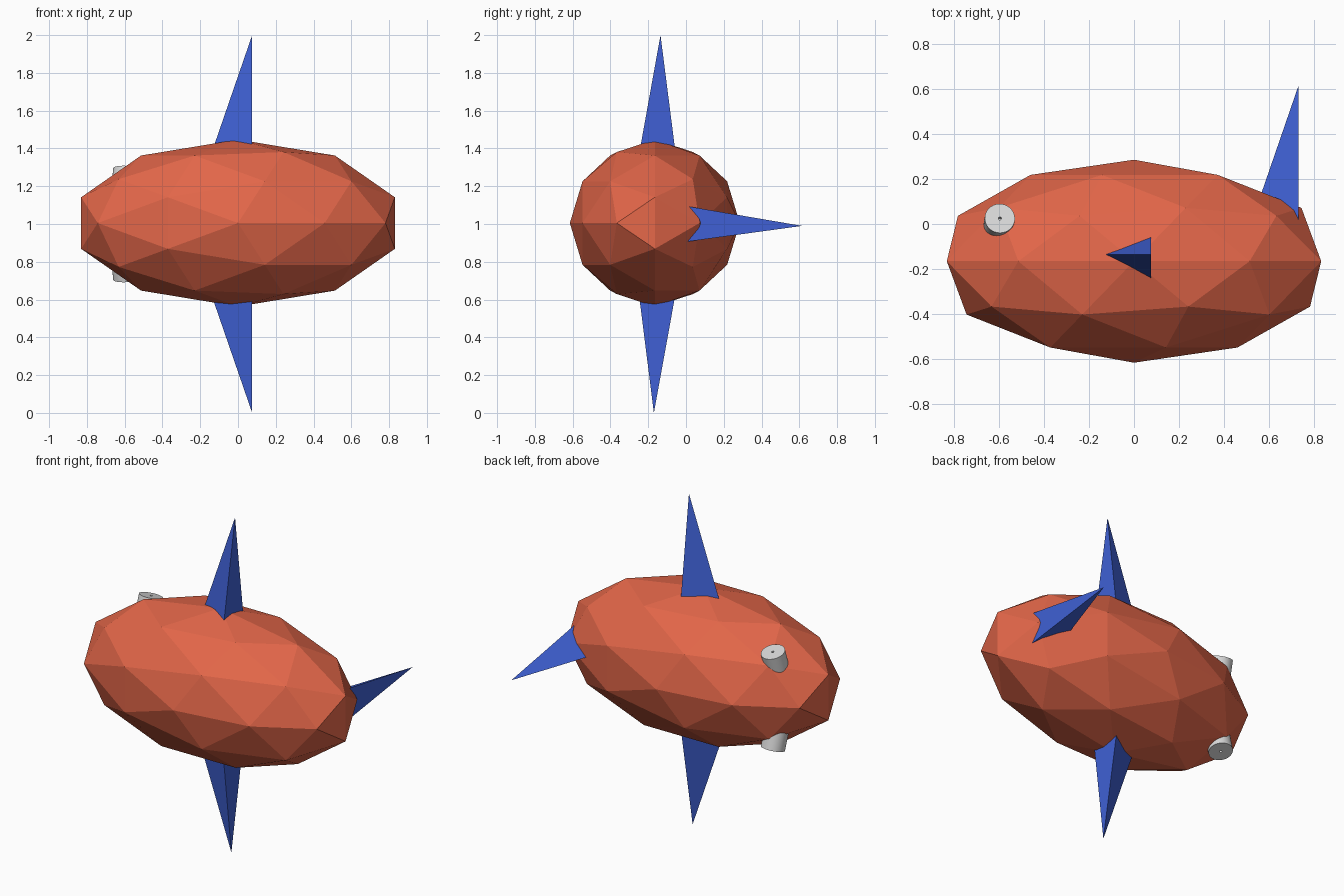
import bpy, bmesh, math
from mathutils import Vector, Matrix

if "Cube" in bpy.data.objects:
    bpy.data.objects.remove(bpy.data.objects["Cube"])


def material(name, rgb):
    m = bpy.data.materials.new(name)
    m.diffuse_color = (*rgb, 1)
    m.use_nodes = True
    m.node_tree.nodes["Principled BSDF"].inputs["Base Color"].default_value = m.diffuse_color
    return m


RED = material("brick_red", (0.77, 0.135, 0.067))
BLUE = material("royal_blue", (0.05, 0.118, 0.66))
GREY = material("light_grey", (0.69, 0.69, 0.69))


def add_object(name, bm, mat):
    bmesh.ops.recalc_face_normals(bm, faces=bm.faces)
    me = bpy.data.meshes.new(name)
    bm.to_mesh(me)
    bm.free()
    me.materials.append(mat)
    ob = bpy.data.objects.new(name, me)
    bpy.context.collection.objects.link(ob)
    return ob


# Faceted body: a stretched icosphere with its pole facing the front
bm = bmesh.new()
bmesh.ops.create_icosphere(bm, subdivisions=2, radius=1)
bm.transform(Matrix.Translation((0, -0.165, 1.005))
             @ Matrix.Diagonal((0.873, 0.45, 0.442, 1))
             @ Matrix.Rotation(math.radians(90), 4, 'X'))
add_object("body", bm, RED)


# Three-sided fins: flat on the +x side, ridge towards -x, base sunk in the body
def fin(name, apex, out, side, lean, length=0.65):
    apex, out, side = Vector(apex), Vector(out), Vector(side)
    base = apex - out * length
    bm = bmesh.new()
    tip = bm.verts.new(apex)
    a = bm.verts.new(base + side * (lean + 0.1))
    b = bm.verts.new(base + side * (lean - 0.1))
    ridge = bm.verts.new(base - Vector((0.345 * length, 0, 0)))
    for f in ((tip, a, b), (tip, b, ridge), (tip, ridge, a), (a, ridge, b)):
        bm.faces.new(f)
    add_object(name, bm, BLUE)


fin("top_fin", (0.075, -0.135, 2.0), (0, 0, 1), (0, 1, 0), -0.017)
fin("bottom_fin", (0.075, -0.17, 0.0), (0, 0, -1), (0, 1, 0), 0.018)
fin("rear_fin", (0.73, 0.615, 0.99), (0, 1, 0), (0, 0, 1), 0.011)

# Round studs leaning out to the back, with a tiny hole in each cap
for name, s in (("top_stud", 1), ("bottom_stud", -1)):
    axis = Vector((0.05, 0.27, 0.95 * s)).normalized()
    depth = 0.16
    bm = bmesh.new()
    bmesh.ops.create_cone(bm, cap_ends=True, segments=32, radius1=0.067,
                          radius2=0.067, depth=depth)
    cap = max(bm.faces, key=lambda f: f.calc_center_median().z)
    bmesh.ops.inset_region(bm, faces=[cap], thickness=0.06)
    bmesh.ops.translate(bm, verts=cap.verts, vec=(0, 0, 0))
    bmesh.ops.inset_region(bm, faces=[cap], thickness=0.001, depth=-0.02)
    centre = Vector((-0.595, 0.025, 1.0 + 0.29 * s)) - axis * depth / 2
    bm.transform(Matrix.Translation(centre)
                 @ axis.to_track_quat('Z', 'Y').to_matrix().to_4x4())
    ob = add_object(name, bm, GREY)
    bpy.ops.object.select_all(action='DESELECT')
    ob.select_set(True)
    bpy.context.view_layer.objects.active = ob
    bpy.ops.object.shade_smooth_by_angle(angle=math.radians(30))
